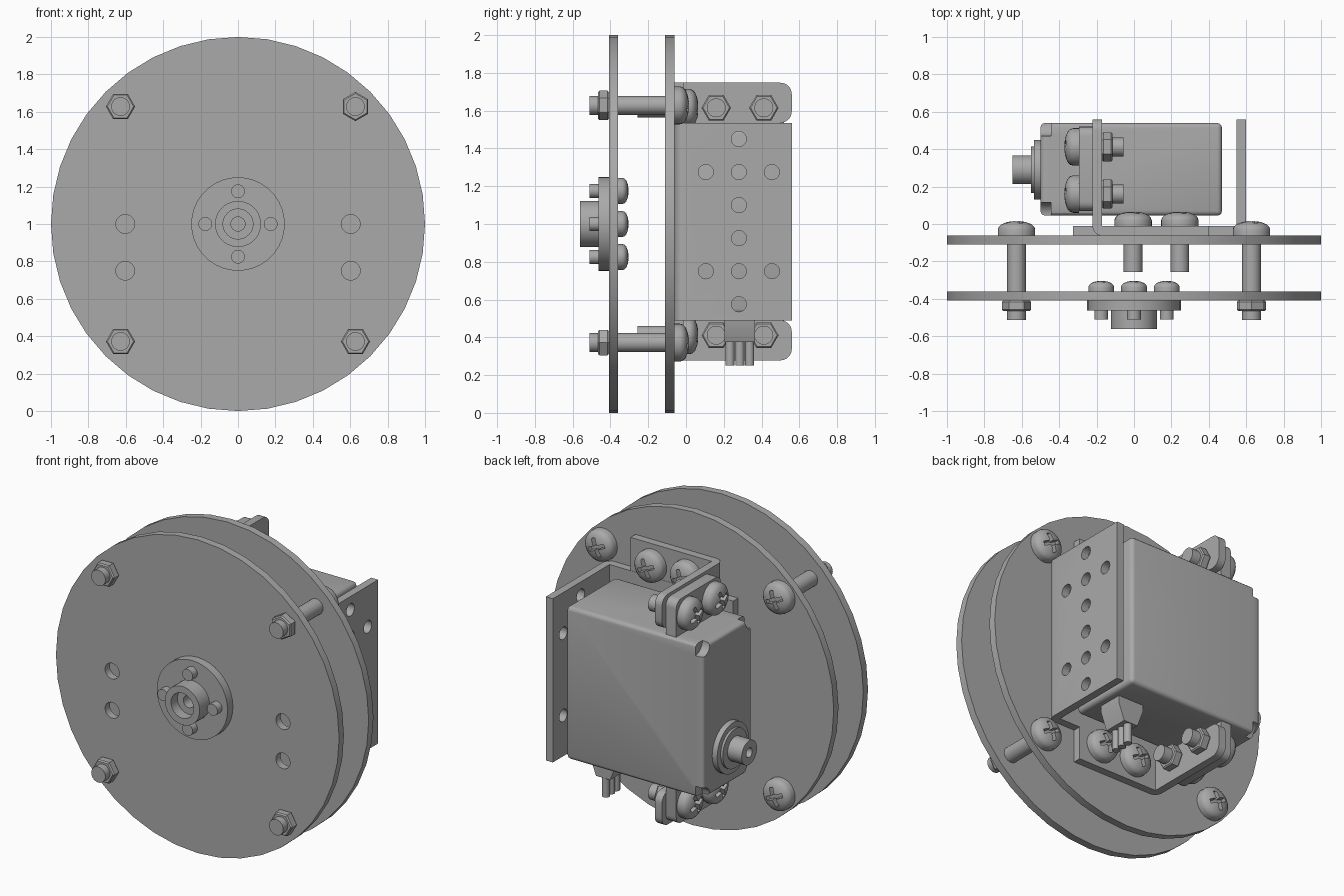
import bpy, bmesh
from math import pi, radians, cos, sin
from mathutils import Vector, Matrix

if "Cube" in bpy.data.objects:
    bpy.data.objects.remove(bpy.data.objects["Cube"])

grey = bpy.data.materials.new("plain grey")
grey.use_nodes = True
GREY = (0.4, 0.4, 0.4, 1)
grey.diffuse_color = GREY
grey.node_tree.nodes["Principled BSDF"].inputs["Base Color"].default_value = GREY

MID = 1.013            # centre height of motor and brackets
LEFT, RIGHT = Vector((-1, 0, 0)), Vector((1, 0, 0))
FRONT, BACK = Vector((0, -1, 0)), Vector((0, 1, 0))
DOWN = Vector((0, 0, -1))


def shade(mesh):
    mesh.shade_smooth()
    mesh.set_sharp_from_angle(angle=radians(32))


def finish(name, bm):
    bmesh.ops.recalc_face_normals(bm, faces=bm.faces)
    mesh = bpy.data.meshes.new(name)
    bm.to_mesh(mesh)
    bm.free()
    mesh.materials.append(grey)
    shade(mesh)
    obj = bpy.data.objects.new(name, mesh)
    bpy.context.scene.collection.objects.link(obj)
    return obj


def place(obj, loc, direction):
    obj.matrix_world = Matrix.Translation(loc) @ direction.to_track_quat('Z', 'Y').to_matrix().to_4x4()
    return obj


def revolve(name, profile, loc, direction, seg=36):
    """Spin (radius, height) points about an axis pointing along direction."""
    bm = bmesh.new()
    vs = [bm.verts.new((r, 0, h)) for r, h in profile]
    es = [bm.edges.new(p) for p in zip(vs, vs[1:])]
    bmesh.ops.spin(bm, geom=vs + es, cent=(0, 0, 0), axis=(0, 0, 1), angle=2 * pi, steps=seg)
    bmesh.ops.remove_doubles(bm, verts=bm.verts, dist=1e-5)
    return place(finish(name, bm), loc, direction)


def rod(name, r, length, loc, direction, seg=28):
    return revolve(name, [(0, 0), (r, 0), (r, length), (0, length)], loc, direction, seg)


def prism(name, points, vec, bevels=()):
    """Extrude an outline; bevels holds (edge rule, radius, segments)."""
    bm = bmesh.new()
    a = [bm.verts.new(p) for p in points]
    b = [bm.verts.new(Vector(p) + Vector(vec)) for p in points]
    bm.faces.new(a)
    bm.faces.new(b)
    n = len(a)
    for i in range(n):
        j = (i + 1) % n
        bm.faces.new((a[i], a[j], b[j], b[i]))
    bmesh.ops.recalc_face_normals(bm, faces=bm.faces)
    for rule, radius, seg in bevels:
        edges = [e for e in bm.edges if rule(e.verts[0].co, e.verts[1].co)]
        bmesh.ops.bevel(bm, geom=edges, offset=radius, segments=seg, profile=0.5, affect='EDGES')
    return finish(name, bm)


def box(name, lo, hi, bevels=()):
    (x0, y0, z0), (x1, y1, z1) = lo, hi
    pts = [(x0, y0, z0), (x1, y0, z0), (x1, y1, z0), (x0, y1, z0)]
    return prism(name, pts, (0, 0, z1 - z0), bevels)


def cut(obj, cutters):
    for c in cutters:
        m = obj.modifiers.new("cut", 'BOOLEAN')
        m.operation, m.solver, m.object = 'DIFFERENCE', 'EXACT', c
    bpy.context.view_layer.update()
    deps = bpy.context.evaluated_depsgraph_get()
    mesh = bpy.data.meshes.new_from_object(obj.evaluated_get(deps))
    obj.modifiers.clear()
    obj.data = mesh
    shade(mesh)
    for c in cutters:
        bpy.data.objects.remove(c)
    return obj


def screw(name, loc, direction, length, r=0.05, head=0.1, h=0.078):
    """Pan-head screw with a cross recess; loc is under the head."""
    dome = [(head, 0), (head, 0.4 * h), (0.95 * head, 0.6 * h), (0.8 * head, 0.78 * h),
            (0.5 * head, 0.93 * h), (0.25 * head, 0.98 * h), (0, h)]
    obj = revolve(name, [(0, -length), (r, -length), (r, 0)] + dome, loc, direction, 28)
    a, w = 0.6 * head, 0.13 * head
    corner = [(a, -w), (a, w), (w, w)]
    pts = []
    for k in range(4):
        t = k * pi / 2 + 0.4
        pts += [(x * cos(t - 0.4 + 0.4) - y * sin(t), x * sin(t) + y * cos(t), 0.5 * h) for x, y in corner]
    cross = place(prism("recess_cutter", pts, (0, 0, h)), loc, direction)
    return cut(obj, [cross])


def nut(name, loc, direction, turn=0):
    t, r, c = 0.058, 0.078, 0.008
    obj = revolve(name, [(0, 0), (r - c, 0), (r, c), (r, t - c), (r - c, t), (0, t)], loc, direction, 6)
    obj.matrix_world = obj.matrix_world @ Matrix.Rotation(turn, 4, 'Z')
    return obj


def along(axis):
    """Rule for edges parallel to one axis."""
    return lambda p, q: abs((p - q).normalized()[axis]) > 0.99


# Two round end discs
front_disc = rod("front_disc", 1, 0.048, (0, -0.36, 1), FRONT, 40)
cut(front_disc, [rod("hole_cutter", 0.05, 0.2, (x, -0.3, z), FRONT)
                 for x in (-0.603, 0.603) for z in (0.75, 1)])
rod("back_disc", 1, 0.048, (0, -0.062, 1), FRONT, 40)

# Spacer screws with nuts
for sx in (-1, 1):
    for sz in (-1, 1):
        x, z = 0.628 * sx, 1 + 0.628 * sz
        screw("spacer_screw", (x, -0.062, z), BACK, 0.45)
        nut("spacer_nut", (x, -0.408, z), FRONT, pi / 6 if sx + sz == 2 else 0)

# Hub on the front disc with four small screws
revolve("hub", [(0, 0), (0.25, 0), (0.25, 0.055), (0.123, 0.055), (0.123, 0.155), (0.08, 0.155),
                (0.08, 0.09), (0.038, 0.09), (0.038, 0.01), (0, 0.01)], (0, -0.407, 1), FRONT)
for k in range(4):
    x, z = 0.175 * cos(k * pi / 2), 0.175 * sin(k * pi / 2)
    screw("hub_screw", (x, -0.36, 1 + z), BACK, 0.15, 0.037, 0.069, 0.056)


def angle_profile(x_leg, x_end, z):
    """L outline: foot on the disc, leg pointing back."""
    t = 0.05 if x_end > x_leg else -0.05
    return [(x_leg, -0.062, z), (x_end, -0.062, z), (x_end, -0.012, z),
            (x_leg + t, -0.012, z), (x_leg + t, 0.56, z), (x_leg, 0.56, z)]


def bend(x_leg):
    return lambda p, q: all(abs(v.x - x_leg) < 0.001 and v.y < -0.06 for v in (p, q))


def leg_tip(p, q):
    return along(0)(p, q) and p.y > 0.55


# Perforated angle plate
plate = prism("perforated_plate", angle_profile(0.598, -0.325, 0.49), (0, 0, 1.045),
              [(bend(0.598), 0.05, 5)])
spots = [(0.28, 0.575 + 0.175 * i) for i in range(6)]
spots += [(y, z) for y in (0.105, 0.455) for z in (0.75, 1.275)]
cut(plate, [rod("hole_cutter", 0.04, 0.2, (0.5, y, z), RIGHT, 20) for y, z in spots])

# Upper and lower motor brackets with their screws and nuts
for s, word in ((1, "upper"), (-1, "lower")):
    prism(word + "_bracket", angle_profile(-0.222, 0.4, MID + 0.523 * s), (0, 0, 0.212 * s),
          [(bend(-0.222), 0.05, 5), (leg_tip, 0.06, 6)])
    z = MID + 0.602 * s
    for x in (-0.005, 0.245):
        screw(word + "_foot_screw", (x, -0.012, z), BACK, 0.244)
    for y in (0.16, 0.412):
        screw(word + "_motor_screw", (-0.295, y, z), LEFT, 0.24)
        nut(word + "_motor_nut", (-0.172, y, z), RIGHT)

# Motor body with screw pockets in its end corners
body = box("motor_body", (-0.5, 0.045, MID - 0.487), (0.47, 0.54, MID + 0.487),
           [(lambda p, q: True, 0.025, 3)])
cut(body, [rod("pocket_cutter", 0.07, 0.2, (-0.445, y, MID + 0.487 * s), LEFT)
           for y in (0.045, 0.54) for s in (-1, 1)])
box("motor_ears", (-0.295, 0.07, MID - 0.715), (-0.222, 0.52, MID + 0.715), [(along(0), 0.05, 5)])

# Motor output shaft
revolve("output_shaft", [(0, -0.02), (0.16, -0.02), (0.16, 0.035), (0.125, 0.035), (0.125, 0.05),
                         (0.077, 0.05), (0.077, 0.15), (0.03, 0.15), (0.03, 0.08), (0, 0.08)],
        (-0.5, 0.29, 0.77), LEFT)

# Cable plug and three wires
prism("cable_plug", [(0.24, 0.205, 0.54), (0.42, 0.205, 0.54), (0.42, 0.205, 0.48),
                     (0.38, 0.205, 0.375), (0.28, 0.205, 0.375), (0.24, 0.205, 0.48)], (0, 0.16, 0))
for y in (0.233, 0.285, 0.337):
    rod("wire", 0.024, 0.15, (0.33, y, 0.4), DOWN, 16)
